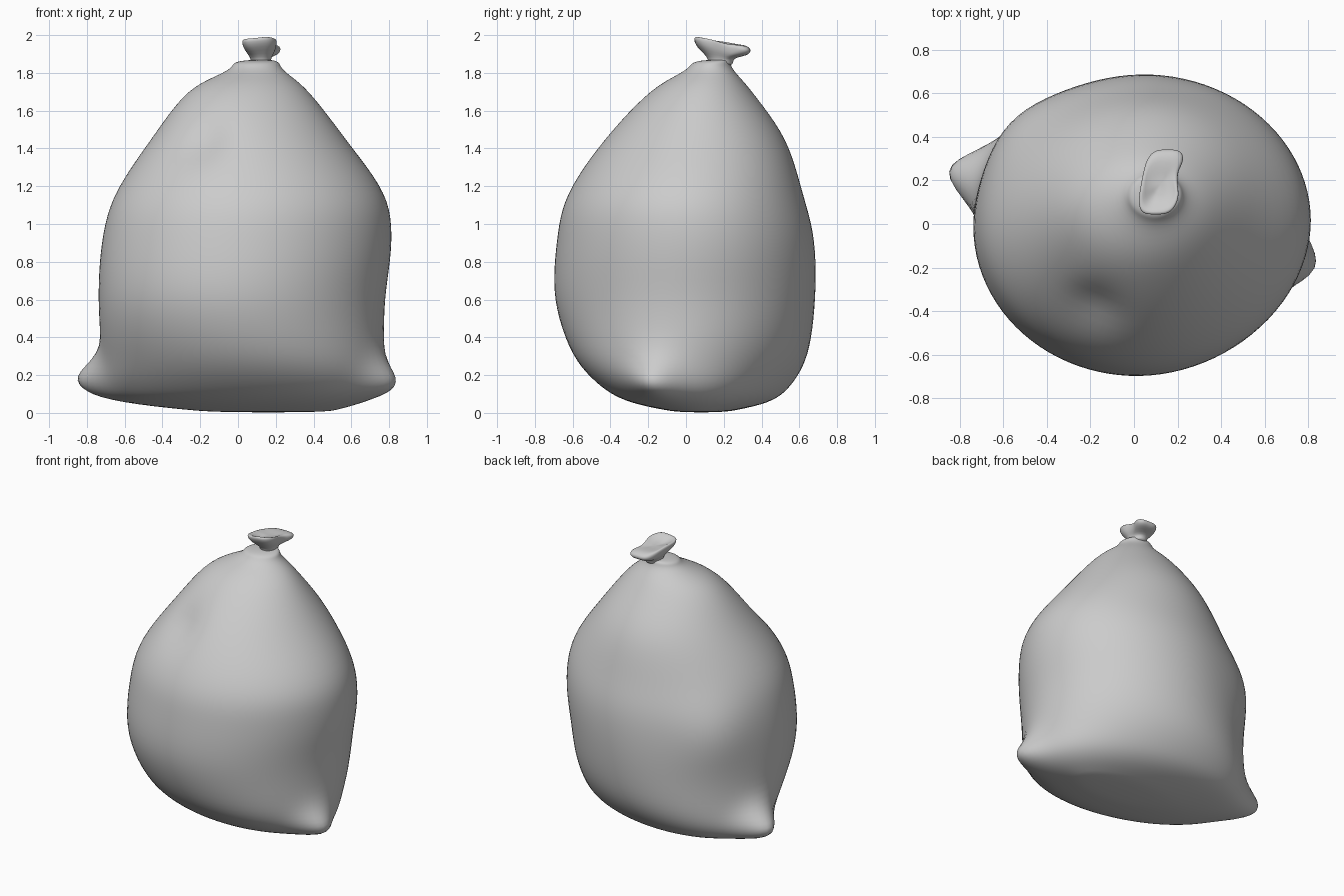
import bpy, bmesh
from math import sin, cos, pi, exp, copysign
from mathutils import Vector

if "Cube" in bpy.data.objects:
    bpy.data.objects.remove(bpy.data.objects["Cube"])

SEG = 48


def ring(z, x0, x1, y0, y1, skew=0.0, power=2.0, tilt=0.0, lean=0.0):
    """Skewed superellipse fitted to the given x and y extents."""
    pts = []
    for i in range(SEG):
        c, s = cos(2 * pi * i / SEG), sin(2 * pi * i / SEG)
        u = copysign(abs(c) ** (2 / power), c)
        v = copysign(abs(s) ** (2 / power), s)
        pts.append((u + lean * v, v + skew * u))
    mx, my = max(p[0] for p in pts), max(p[1] for p in pts)
    return [Vector((x0 + (x1 - x0) * (u / mx + 1) / 2,
                    y0 + (y1 - y0) * (v / my + 1) / 2,
                    z + tilt * v / my)) for u, v in pts]


def spline(keys, steps):
    """Smooth curve through the key rows."""
    k = [Vector(r) for r in keys]
    k = [k[0]] + k + [k[-1]]
    out = []
    for a, b, c, d in zip(k, k[1:], k[2:], k[3:]):
        for i in range(steps):
            t = i / steps
            out.append((b * 2 + (c - a) * t + (a * 2 - b * 5 + c * 4 - d) * t ** 2
                        + (b * 3 - a - c * 3 + d) * t ** 3) / 2)
    return out + [k[-1]]


def loft(name, rings, pulls, drop):
    """Skin the rings, close both ends and pull local areas in or out."""
    bm = bmesh.new()
    loops = [[bm.verts.new(p) for p in r] for r in rings]
    for a, b in zip(loops, loops[1:]):
        for i in range(SEG):
            j = (i + 1) % SEG
            bm.faces.new((a[i], a[j], b[j], b[i]))
    for loop in (loops[0], loops[-1]):
        centre = sum((v.co for v in loop), Vector()) / SEG
        tip = bm.verts.new(centre - Vector((0, 0, drop)))
        for i in range(SEG):
            bm.faces.new((loop[i], loop[(i + 1) % SEG], tip))
    for base, offset, radius in pulls:
        for v in bm.verts:
            d = (v.co - Vector(base)).length / radius
            v.co += Vector(offset) * exp(-d * d)
    bmesh.ops.recalc_face_normals(bm, faces=bm.faces)
    for f in bm.faces:
        f.smooth = True
    me = bpy.data.meshes.new(name)
    bm.to_mesh(me)
    bm.free()
    ob = bpy.data.objects.new(name, me)
    bpy.context.collection.objects.link(ob)
    mod = ob.modifiers.new("smooth", 'SUBSURF')
    mod.levels = mod.render_levels = 1


# Sack body profile: z, x extents, y extents
profile = [
    (0.006, -0.16, 0.48, -0.06, 0.22),
    (0.055, -0.58, 0.65, -0.29, 0.43),
    (0.14, -0.70, 0.75, -0.45, 0.55),
    (0.31, -0.72, 0.77, -0.60, 0.645),
    (0.60, -0.74, 0.78, -0.695, 0.685),
    (0.91, -0.72, 0.815, -0.685, 0.68),
    (1.16, -0.65, 0.775, -0.625, 0.62),
    (1.45, -0.46, 0.57, -0.43, 0.525),
    (1.70, -0.265, 0.375, -0.19, 0.35),
    (1.81, -0.06, 0.245, -0.01, 0.255),
    (1.855, -0.015, 0.215, 0.04, 0.235),
    (1.868, 0.06, 0.18, 0.11, 0.23),
]
folds = [
    # bottom corners drawn out into ears
    ((-0.70, 0.21, 0.16), (-0.17, 0.04, 0.01), 0.13),
    ((0.75, -0.18, 0.14), (0.12, -0.03, 0.0), 0.13),
    # soft dent at the shoulder, bulge above the back left ear
    ((-0.17, -0.36, 1.42), (0.015, 0.045, -0.03), 0.12),
    ((-0.55, 0.45, 0.85), (-0.035, 0.035, 0.0), 0.27),
]
# Low rings slant from corner to corner
body = [ring(*r, skew=0.03 - 0.27 * exp(-(r[0] / 0.35) ** 2),
             power=1.97) for r in spline(profile, 3)]
loft("sack_body", body, folds, 0.004)

# Gathered mouth above the tie: neck box widening into a slanted flared lip
neck = Vector((0.07, 0.175, 0.12, 0.245))
flare = Vector((0.022, 0.232, 0.043, 0.343))
steps = [(1.845, 0.1), (1.87, 0.0), (1.893, 0.3), (1.918, 0.8),
         (1.942, 1.0), (1.963, 1.0), (1.97, 0.65), (1.957, 0.2)]
mouth = [ring(z, *neck.lerp(flare, t), power=2 + 1.5 * t, tilt=-0.032 * t, lean=0.3 * t)
         for z, t in steps]
lip = [((0.07, 0.09, 1.97), (0.0, 0.0, -0.02), 0.05),
       ((0.22, 0.22, 1.94), (-0.03, 0.0, -0.01), 0.06)]
loft("gathered_mouth", mouth, lip, 0.01)
